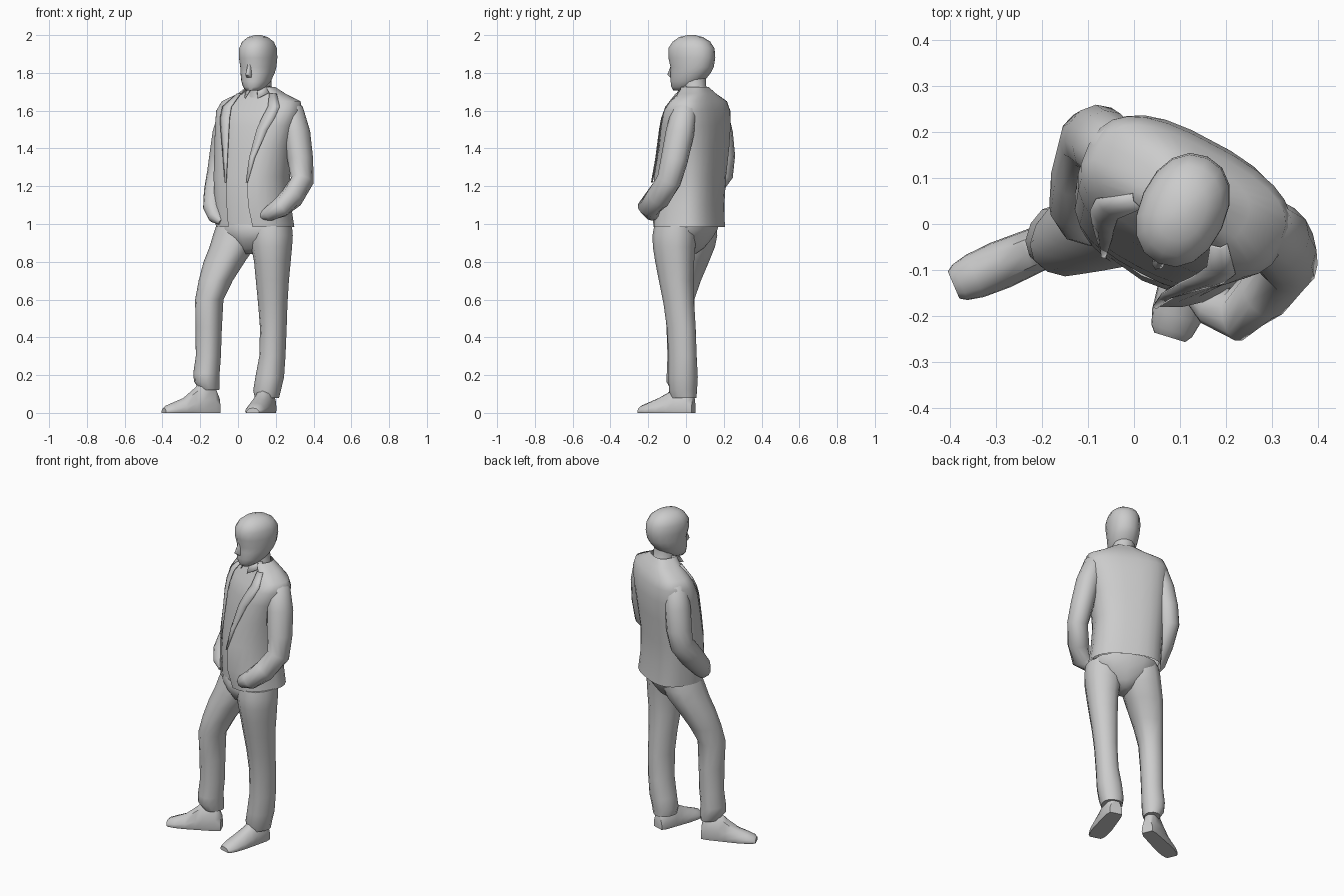
import bpy, bmesh, math
from mathutils import Vector

BODY = math.radians(-28)   # the body turns toward -x
HEAD = math.radians(-25)


def axes(yaw):
    left = Vector((math.cos(yaw), math.sin(yaw), 0))
    fwd = Vector((math.sin(yaw), -math.cos(yaw), 0))
    return left, fwd


def se(v, p):
    return math.copysign(abs(v) ** p, v)


def point(c, a, b, t, yaw, p=0.85):
    left, fwd = axes(yaw)
    return Vector(c) + left * a * se(math.sin(t), p) + fwd * b * se(math.cos(t), p)


def ring(c, a, b, yaw, n=14, p=0.85):
    return [point(c, a, b, 2 * math.pi * i / n, yaw, p) for i in range(n)]


def make(name, verts, faces, angle=50, fix=True):
    me = bpy.data.meshes.new(name)
    me.from_pydata([tuple(v) for v in verts], [], faces)
    if fix:
        bm = bmesh.new()
        bm.from_mesh(me)
        bmesh.ops.recalc_face_normals(bm, faces=bm.faces)
        bm.to_mesh(me)
        bm.free()
    ob = bpy.data.objects.new(name, me)
    bpy.context.collection.objects.link(ob)
    bpy.ops.object.select_all(action='DESELECT')
    ob.select_set(True)
    bpy.context.view_layer.objects.active = ob
    bpy.ops.object.shade_smooth_by_angle(angle=math.radians(angle))
    return ob


def loft(name, rings, closed=True, angle=50):
    n = len(rings[0])
    verts = [v for r in rings for v in r]
    faces = []
    for i in range(len(rings) - 1):
        for j in range(n if closed else n - 1):
            k = (j + 1) % n
            faces.append((i * n + j, i * n + k, (i + 1) * n + k, (i + 1) * n + j))
    if closed:
        faces.append(tuple(reversed(range(n))))
        faces.append(tuple(range(len(verts) - n, len(verts))))
    return make(name, verts, faces, angle, closed)


def sleeve(name, path, n=12):
    # round sections set square to the arm direction
    fwd = axes(BODY)[1]
    pts = [Vector(p[:3]) for p in path]
    rings = []
    for i, p in enumerate(pts):
        d = (pts[min(i + 1, len(pts) - 1)] - pts[max(i - 1, 0)]).normalized()
        s = d.cross(fwd).normalized()
        q = s.cross(d)
        r = path[i][3]
        rings.append([p + (s * math.cos(t) + q * math.sin(t) * 1.12) * r
                      for t in (2 * math.pi * k / n for k in range(n))])
    return loft(name, rings)


def thicken(ob, t):
    m = ob.modifiers.new("thickness", 'SOLIDIFY')
    m.thickness = t
    m.offset = 0


# jacket shell, open at the front: z, cx, cy, half width, half depth, opening
J = [(0.985, .09, .02, .205, .160, .26), (1.10, .078, .022, .200, .156, .26),
     (1.25, .072, .033, .200, .153, .26), (1.40, .085, .048, .212, .150, .26),
     (1.52, .10, .055, .228, .145, .30), (1.60, .113, .060, .240, .128, .36),
     (1.65, .122, .066, .222, .102, .42), (1.69, .125, .058, .130, .080, .60),
     (1.725, .12, .047, .074, .066, .8)]


def jacket_at(z):
    for r, s in zip(J, J[1:]):
        if z <= s[0]:
            k = (z - r[0]) / (s[0] - r[0])
            return [x + (y - x) * k for x, y in zip(r, s)]
    return J[-1]


def jacket_point(z, t, grow=0.0):
    _, cx, cy, a, b, _ = jacket_at(z)
    if 0 < t < 1.2:  # the left front panel swings forward
        b += .06 * (1 - t / 1.2) * max(0, min(1, (1.65 - z) / .45, (z - .93) / .2))
    return point((cx, cy, z), a + grow, b + grow, t, BODY, 0.74)


N = 24
shell = []
for z, *_, o in J:
    span = 2 * math.pi - 2 * o
    shell.append([jacket_point(z, o + span * i / (N - 1)) for i in range(N)])
loft("jacket", shell, closed=False)

# shirt front showing in the opening
loft("shirt", [[point((x, y, z), a - .012, b - .012, -.7 + 1.4 * i / 8, BODY, 0.74)
                for i in range(9)] for z, x, y, a, b, _ in J], closed=False)

# lapels folded back along the opening
for side, label in ((1, "left"), (-1, "right")):
    rows = []
    for z, w in ((1.22, .02), (1.35, .12), (1.50, .26), (1.56, .32), (1.62, .32), (1.69, .4)):
        o = jacket_at(z)[5]
        rows.append([jacket_point(z, side * (o - .02), .004),
                     jacket_point(z, side * (o + w * .5), .008),
                     jacket_point(z, side * (o + w), .004)])
    if side < 0:
        rows = [r[::-1] for r in rows]
    thicken(loft(label + "_lapel", rows, closed=False, angle=30), 0.005)
    # shirt collar flap
    c = (.117, .037, 1.73)
    flap = [point(c, .058, .062, side * .15, BODY), point(c, .062, .062, side * 1.5, BODY),
            point((.12, .04, 1.70), .08, .082, side * 1.3, BODY),
            point((.115, .037, 1.665), .085, .1, side * .4, BODY)]
    thicken(make(label + "_collar", flap, [(0, 1, 2, 3)]), 0.006)

# sleeves ending inside the pockets
sleeve("left_sleeve", [(.25, .01, 1.645, .03), (.283, -.008, 1.60, .062), (.312, -.033, 1.48, .069),
                       (.330, -.062, 1.34, .066), (.340, -.09, 1.23, .060),
                       (.285, -.148, 1.14, .060), (.222, -.198, 1.085, .053),
                       (.165, -.175, 1.055, .04), (.125, -.15, 1.04, .02)])
sleeve("right_sleeve", [(-.01, .14, 1.645, .03), (-.037, .155, 1.60, .060), (-.066, .175, 1.48, .067),
                        (-.084, .188, 1.36, .066), (-.100, .185, 1.27, .062),
                        (-.118, .11, 1.17, .061), (-.13, .04, 1.085, .053),
                        (-.115, .0, 1.04, .042), (-.085, -.03, 1.01, .02)])

# trousers
loft("trouser_seat", [ring(c, a, b, BODY) for c, a, b in (
    ((.075, .0, .84), .03, .05), ((.077, .0, .87), .08, .09), ((.08, .0, .92), .15, .125),
    ((.085, .005, .97), .19, .145), ((.085, .015, 1.0), .19, .145))])


def trouser_leg(name, rows):
    loft(name, [ring((x, y, z), a, b, BODY, 12) for z, x, y, a, b in rows])


trouser_leg("right_trouser_leg", [
    (.12, -.15, -.022, .046, .056), (.165, -.165, -.03, .062, .074), (.21, -.167, -.03, .066, .070),
    (.30, -.157, -.028, .062, .069), (.45, -.155, -.03, .065, .072), (.60, -.152, -.035, .070, .078),
    (.70, -.118, -.015, .085, .092), (.80, -.073, .01, .104, .108), (.88, -.03, .03, .114, .120),
    (.94, -.01, .04, .116, .122), (.99, .0, .045, .11, .115)])
trouser_leg("left_trouser_leg", [
    (.08, .153, -.012, .060, .066), (.12, .154, -.016, .070, .072), (.19, .168, -.015, .072, .075),
    (.30, .182, -.018, .064, .074), (.45, .187, -.025, .065, .076), (.58, .184, -.038, .073, .080),
    (.70, .182, -.052, .082, .090), (.80, .182, -.060, .090, .102), (.88, .178, -.063, .102, .110),
    (.94, .176, -.06, .108, .114), (.99, .174, -.055, .106, .11)])

# shoes: sections from heel to toe
SHOE = ((0, .034, .09), (.03, .044, .15), (.10, .048, .15), (.14, .050, .115),
        (.20, .053, .078), (.26, .050, .054), (.295, .042, .040), (.31, .032, .026))


def shoe(name, heel, toe, tall, wide):
    heel, toe = Vector((*heel, 0)), Vector((*toe, 0))
    d = (toe - heel).normalized()
    s = Vector((-d.y, d.x, 0))
    k = (toe - heel).length / .31
    prof = ((-.92, 0), (-1, .12), (-.95, .4), (-.6, .85), (0, 1),
            (.6, .85), (.95, .4), (1, .12), (.92, 0))
    rings = [[heel + d * x * k + s * w * wide * u + Vector((0, 0, h * v * (tall if h > .1 else 1)))
              for u, v in prof] for x, w, h in SHOE]
    loft(name, rings, angle=45)


shoe("right_shoe", (-.105, -.01), (-.393, -.133), 1.1, 1)
shoe("left_shoe", (.166, .04), (.078, -.247), .95, 1.1)

# neck, head and nose
loft("neck", [ring((x, y, z), r, r, HEAD, 12, 1) for z, x, y, r in
              ((1.67, .122, .055, .078), (1.71, .118, .046, .062), (1.78, .112, .042, .064))])


def head_part(name, rows, n):
    fwd = axes(HEAD)[1]
    loft(name, [ring(Vector((.105, .027, z)) + fwd * o, a, b, HEAD, n, .92)
                for z, o, a, b in rows], angle=60)


head_part("head", [(1.706, .062, .034, .037), (1.725, .044, .057, .065), (1.755, .022, .074, .090),
                   (1.80, .003, .085, .109), (1.83, -.006, .089, .117), (1.88, -.004, .094, .128),
                   (1.93, -.002, .093, .126), (1.965, -.002, .078, .102),
                   (1.989, 0, .05, .066), (2.0, 0, .015, .02)], 16)
head_part("nose", [(1.85, .102, .008, .012), (1.79, .112, .016, .027), (1.775, .104, .014, .018)], 8)
